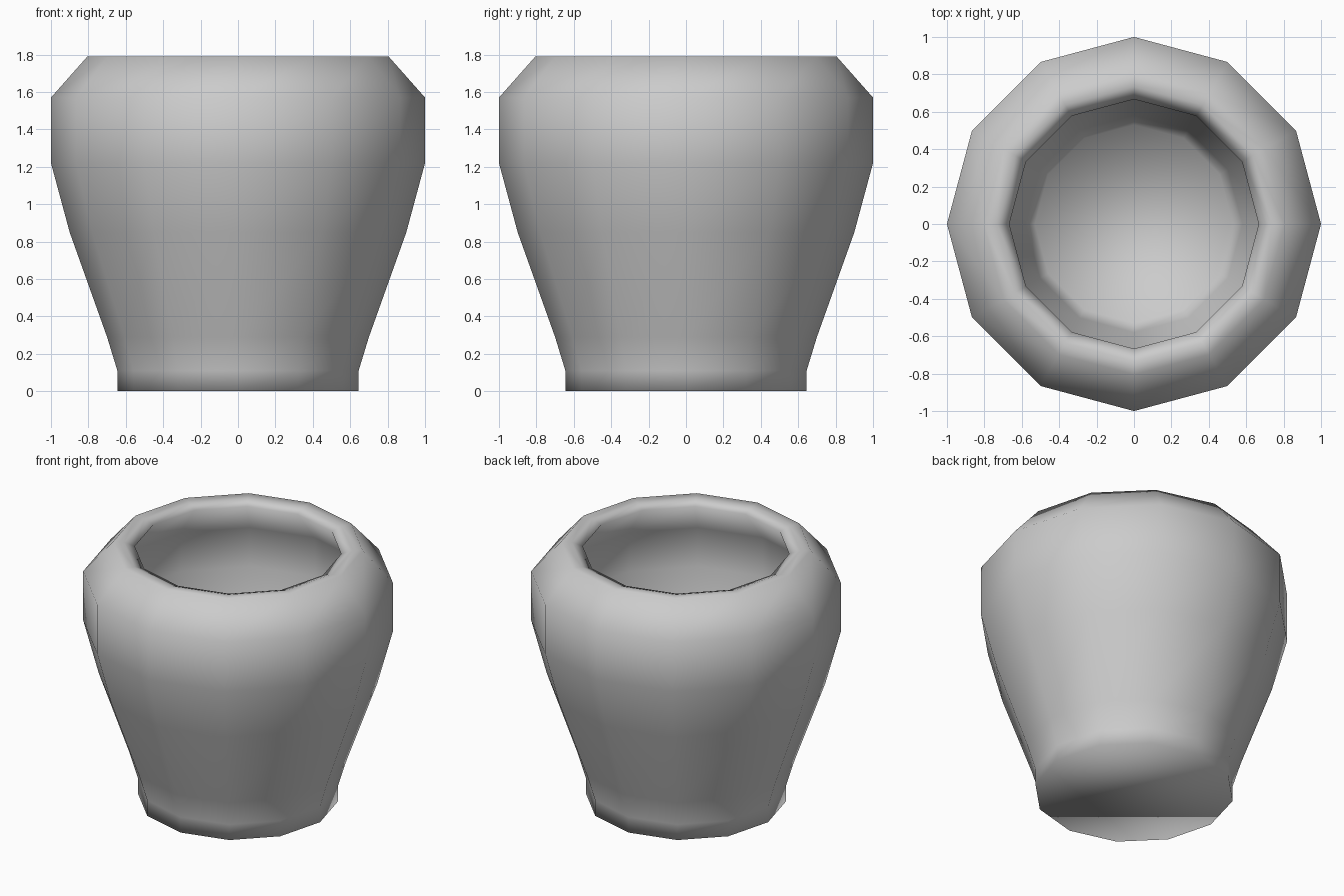
import bpy, bmesh
from math import cos, sin, tau

if "Cube" in bpy.data.objects:
    bpy.data.objects.remove(bpy.data.objects["Cube"])

SIDES = 12

# Pot profile (radius, height): outside from the foot up, over the lip, down the inside
PROFILE = [
    (0.645, 0.0), (0.645, 0.11), (0.70, 0.29), (0.90, 0.85),
    (1.0, 1.22), (1.0, 1.57), (0.805, 1.79),
    (0.735, 1.785), (0.667, 1.76),
    (0.86, 1.52), (0.87, 1.24), (0.775, 0.88), (0.58, 0.31), (0.53, 0.13),
]


def lathe(name, profile, sides):
    bm = bmesh.new()
    rings = [[bm.verts.new((r * cos(tau * i / sides), r * sin(tau * i / sides), z))
              for i in range(sides)] for r, z in profile]
    for low, high in zip(rings, rings[1:]):
        for i in range(sides):
            j = (i + 1) % sides
            bm.faces.new((low[i], low[j], high[j], high[i]))
    # Underside and inner floor
    bm.faces.new(rings[0][::-1])
    bm.faces.new(rings[-1])
    for face in bm.faces:
        face.smooth = True
    mesh = bpy.data.meshes.new(name)
    bm.to_mesh(mesh)
    bm.free()
    obj = bpy.data.objects.new(name, mesh)
    bpy.context.collection.objects.link(obj)
    return obj


lathe("pot", PROFILE, SIDES)
